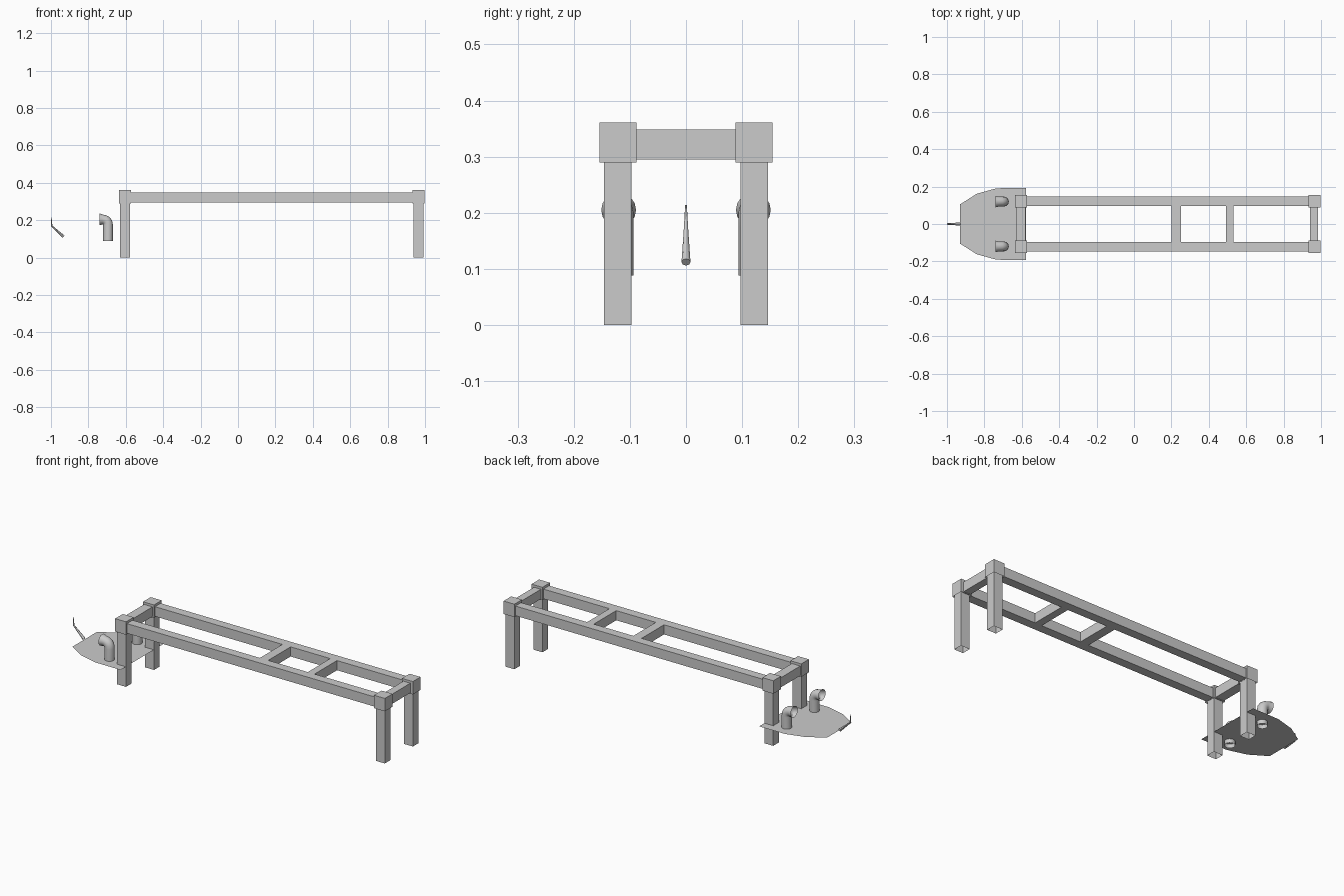
import bpy, bmesh, math
from mathutils import Vector

if "Cube" in bpy.data.objects:
    bpy.data.objects.remove(bpy.data.objects["Cube"])


def finish(name, bm, smooth=False):
    me = bpy.data.meshes.new(name)
    bm.to_mesh(me)
    bm.free()
    ob = bpy.data.objects.new(name, me)
    bpy.context.collection.objects.link(ob)
    if smooth:
        bpy.context.view_layer.objects.active = ob
        ob.select_set(True)
        bpy.ops.object.shade_smooth_by_angle(angle=math.radians(45))
        ob.select_set(False)
    return ob


def box(name, x, y, z, open_axes=()):
    """Box from ranges; faces along the listed directions are left open."""
    bm = bmesh.new()
    bmesh.ops.create_cube(bm, size=1)
    bm.normal_update()
    gone = [f for f in bm.faces if any(f.normal.dot(Vector(d)) > 0.9 for d in open_axes)]
    bmesh.ops.delete(bm, geom=gone, context='FACES')
    for v in bm.verts:
        v.co = [r[0] if c < 0 else r[1] for c, r in zip(v.co, (x, y, z))]
    return finish(name, bm)


def tube(name, stations, y, sides, cap=False, smooth=True):
    """Skin rings along a path in the xz plane: (x, z, tilt in degrees, radius)."""
    bm = bmesh.new()
    rings = []
    for x, z, tilt, r in stations:
        t = math.radians(tilt)
        u = Vector((math.cos(t), 0, math.sin(t)))
        ring = []
        for i in range(sides):
            a = 2 * math.pi * i / sides
            ring.append(bm.verts.new(Vector((x, y, z)) + u * r * math.cos(a)
                                     + Vector((0, r * math.sin(a), 0))))
        rings.append(ring)
    for a, b in zip(rings, rings[1:]):
        for i in range(sides):
            j = (i + 1) % sides
            bm.faces.new((a[i], a[j], b[j], b[i]))
    if cap:
        bm.faces.new(rings[0][::-1])
        bm.faces.new(rings[-1])
    return finish(name, bm, smooth)


DOWN, UP = (0, 0, -1), (0, 0, 1)
BEAM_Z = (0.295, 0.348)
ENDS = (("left", -0.604), ("right", 0.965))

# Corner blocks, legs and long rails on both sides
for side, s in (("front", -1), ("back", 1)):
    leg_y = sorted((s * 0.097, s * 0.146))
    block_y = sorted((s * 0.088, s * 0.154))
    for end, x in ENDS:
        box(f"{side}_{end}_leg", (x - 0.027, x + 0.027), leg_y, (0, 0.3), (DOWN, UP))
        box(f"{side}_{end}_corner_block", (x - 0.033, x + 0.033), block_y, (0.29, 0.361), (DOWN,))
    box(f"{side}_rail", (-0.59, 0.95), leg_y, BEAM_Z)

# Cross beams
for name, x0, x1 in (("left_end_beam", -0.631, -0.58), ("cross_beam_a", 0.201, 0.251),
                     ("cross_beam_b", 0.491, 0.532), ("right_end_beam", 0.941, 0.983)):
    box(name, (x0, x1), (-0.1, 0.1), BEAM_Z)

# Flat bow deck
half = [(-0.93, 0.105), (-0.84, 0.162), (-0.735, 0.191), (-0.578, 0.192)]
outline = [(x, -y) for x, y in half] + half[::-1]
bm = bmesh.new()
bm.faces.new([bm.verts.new((x, y, 0.11)) for x, y in outline])
finish("bow_deck", bm)

# Cowl vents: straight stem, bend, flared open mouth facing the bow
cowl = [(-0.695, 0.088, 0, 0.026), (-0.695, 0.175, 0, 0.026)]
for t in (22, 45, 68, 90):
    a = math.radians(t)
    cowl.append((-0.722 + 0.027 * math.cos(a), 0.177 + 0.027 * math.sin(a), t, 0.026))
cowl.append((-0.74, 0.205, 90, 0.031))
for side, y in (("front", -0.12), ("back", 0.12)):
    tube(f"{side}_cowl_vent", cowl, y, 16)

# Thin tapered bow staff with a kink
tube("bow_staff", [(-0.933, 0.112, 48, 0.008), (-0.996, 0.17, 22, 0.004),
                   (-0.9985, 0.214, 0, 0.0015)], 0, 8, cap=True)
